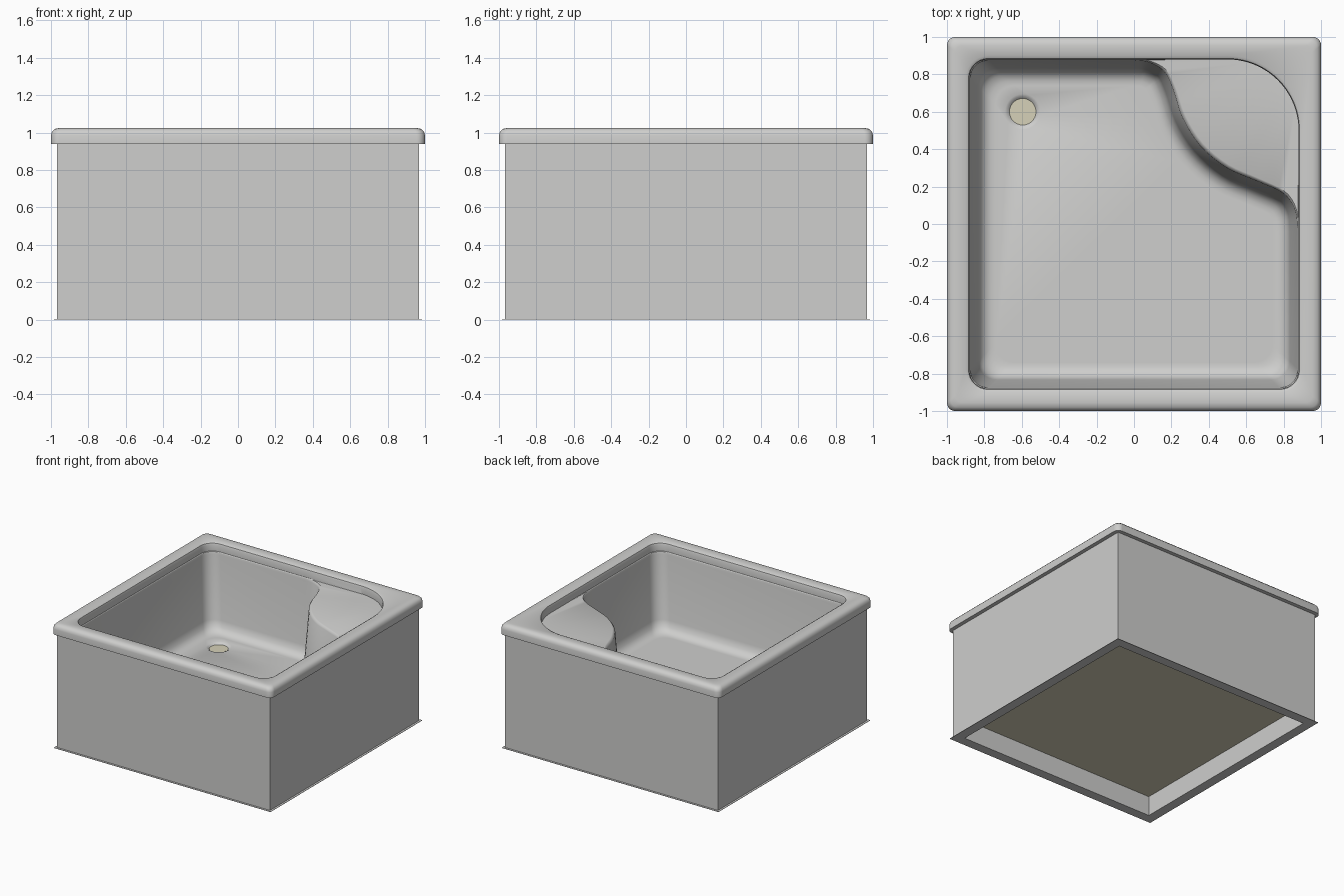
import bpy, bmesh, math
from mathutils import Vector

cube = bpy.data.objects.get("Cube")
if cube:
    bpy.data.objects.remove(cube)


def material(name, rgb):
    m = bpy.data.materials.new(name)
    m.use_nodes = True
    m.diffuse_color = (*rgb, 1)
    m.node_tree.nodes["Principled BSDF"].inputs["Base Color"].default_value = (*rgb, 1)
    return m


grey = material("light_grey", (0.62, 0.62, 0.61))
olive = material("pale_olive", (0.67, 0.64, 0.48))


def finish(bm, name, mat, smooth=True):
    me = bpy.data.meshes.new(name)
    bm.to_mesh(me)
    bm.free()
    me.materials.append(mat)
    ob = bpy.data.objects.new(name, me)
    bpy.context.collection.objects.link(ob)
    if smooth:
        bpy.ops.object.select_all(action="DESELECT")
        bpy.context.view_layer.objects.active = ob
        ob.select_set(True)
        bpy.ops.object.shade_smooth_by_angle(angle=math.radians(35))
    return ob


def add_loop(bm, pts, z):
    return [bm.verts.new((p[0], p[1], z)) for p in pts]


def bridge(bm, loops):
    for a, b in zip(loops, loops[1:]):
        for i in range(len(a)):
            j = (i + 1) % len(a)
            bm.faces.new((a[i], b[i], b[j], a[j]))


# Front edge of the corner seat, sampled as a smooth spline
SEAT = [Vector(p) for p in (
    (.88, -.2), (.88, -.04), (.865, .08), (.80, .17), (.66, .235), (.5, .305), (.36, .42),
    (.265, .57), (.215, .72), (.165, .82), (.08, .87), (0, .88), (-.15, .88))]
STEPS = 4


def spline(p):
    out = []
    for a, b, c, d in zip(p, p[1:], p[2:], p[3:]):
        for k in range(STEPS):
            t = k / STEPS
            out.append(0.5 * (2 * b + (c - a) * t + (2 * a - 5 * b + 4 * c - d) * t * t
                              + (3 * b - a - 3 * c + d) * t ** 3))
    return out + [p[-2]]


seat_edge = spline(SEAT)
M = len(seat_edge)


def arc(cx, cy, r, start, n):
    return [Vector((cx + r * math.cos(start + math.pi / 2 * k / (n - 1)),
                    cy + r * math.sin(start + math.pi / 2 * k / (n - 1)))) for k in range(n)]


def three_corners(h, r):
    pts = []
    for k, (sx, sy) in enumerate(((-1, 1), (-1, -1), (1, -1)), 1):
        pts += arc(sx * (h - r), sy * (h - r), r, k * math.pi / 2, 8)
    return pts


def square_ring(h, r, seat_r):
    """Rounded square whose back left corner has its own radius."""
    c = h - seat_r
    corner = [Vector((h, 0))] + arc(c, c, seat_r, 0, M - 2) + [Vector((0, h))]
    return corner + three_corners(h, r)


def basin_ring(wall, seat):
    """Basin outline moved inward by separate amounts at walls and seat."""
    pts = []
    for i, p in enumerate(seat_edge):
        tan = seat_edge[min(i + 1, M - 1)] - seat_edge[max(i - 1, 0)]
        if i == 0:
            tan = Vector((0, 1))
        elif i == M - 1:
            tan = Vector((-1, 0))
        tan.normalize()
        d = wall + (seat - wall) * math.sin(math.pi * i / (M - 1))
        pts.append(p + d * Vector((-tan.y, tan.x)))
    return pts + three_corners(.88 - wall, .1)


# Basin, seat and rim as one continuous shell
FLOOR = .33
bm = bmesh.new()
loops = [add_loop(bm, basin_ring(w, s), z) for w, s, z in (
    (.14, .14, FLOOR), (.115, .115, FLOOR), (.085, .085, .342), (.06, .06, .37),
    (.047, .047, .42), (.006, .006, .93), (.004, -.005, .945), (.003, -.015, .95))]
loops += [add_loop(bm, square_ring(h, r, s), z) for h, r, s, z in (
    (.88, .1, .38, .953), (.88, .1, .38, 1.0), (.885, .105, .385, 1.015),
    (.90, .12, .40, 1.023), (.955, .04, .04, 1.025), (.98, .04, .04, 1.02),
    (.995, .045, .045, 1.005), (1, .045, .045, .985), (1, .045, .045, .94),
    (.96, .01, .01, .94))]
bridge(bm, loops)

# Floor with a dished drain recess
N = 32


def circle(r):
    return [(-.595 + r * math.cos(2 * math.pi * k / N),
             .6 + r * math.sin(2 * math.pi * k / N)) for k in range(N)]


dish = [add_loop(bm, circle(r), z) for r, z in ((.07, .312), (.08, .322), (.095, FLOOR))]
bridge(bm, dish)
edges = [bm.edges.get((l[i], l[(i + 1) % len(l)])) for l in (loops[0], dish[-1])
         for i in range(len(l))]
fill = bmesh.ops.triangle_fill(bm, edges=edges, use_beauty=True, normal=(0, 0, 1))
for f in fill["geom"]:
    if isinstance(f, bmesh.types.BMFace):
        f.normal_update()
        if f.normal.z < 0:
            f.normal_flip()
finish(bm, "basin_and_rim", grey)

# Drain cover
bm = bmesh.new()
bm.faces.new(add_loop(bm, circle(.071), .314))
finish(bm, "drain_cover", olive, smooth=False)


def square(h):
    return [(h, h), (-h, h), (-h, -h), (h, -h)]


# Skirt walls with a thin foot flange and an open underside
bm = bmesh.new()
bridge(bm, [add_loop(bm, square(h), z) for h, z in (
    (.968, .94), (.968, .003), (.985, .003), (.985, 0), (.905, 0), (.905, .165))])
finish(bm, "skirt", grey, smooth=False)

# Panel closing the underside
bm = bmesh.new()
bm.faces.new(reversed(add_loop(bm, square(.905), .163)))
finish(bm, "bottom_panel", olive, smooth=False)
